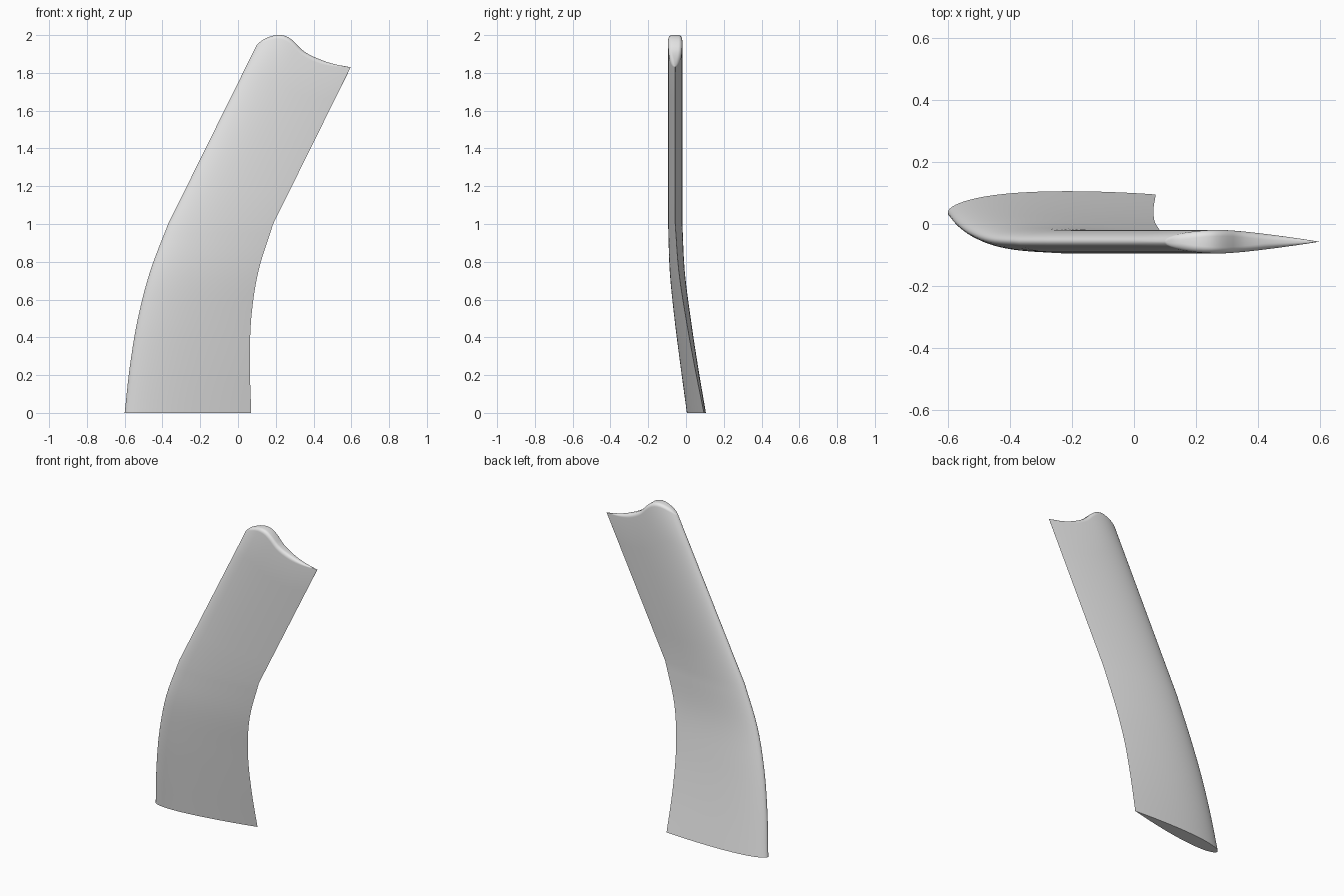
import bpy, bmesh, math

cube = bpy.data.objects.get("Cube")
if cube:
    bpy.data.objects.remove(cube, do_unlink=True)


def curve(points, t):
    """Smooth cubic interpolation through (t, value) pairs."""
    last = len(points) - 1

    def slope(i):
        a, b = points[max(i - 1, 0)], points[min(i + 1, last)]
        return (b[1] - a[1]) / (b[0] - a[0])

    i = 0
    while i < last - 1 and t > points[i + 1][0]:
        i += 1
    (t0, v0), (t1, v1) = points[i], points[i + 1]
    d = t1 - t0
    s = (t - t0) / d
    return ((2 * s**3 - 3 * s**2 + 1) * v0 + (s**3 - 2 * s**2 + s) * d * slope(i)
            + (3 * s**2 - 2 * s**3) * v1 + (s**3 - s**2) * d * slope(i + 1))


def stations(*values):
    return [(i / 4, v) for i, v in enumerate(values)]


# Edge paths of the curved lower half, by height
LEAD_X = stations(-0.6, -0.572, -0.53, -0.465, -0.37)
TRAIL_X = stations(0.07, 0.063, 0.07, 0.108, 0.186)
LEAD_Y = stations(0.036, 0.004, -0.026, -0.05, -0.057)
TRAIL_Y = stations(0.095, 0.045, 0.0, -0.038, -0.057)
HALF = stations(0.045, 0.0435, 0.042, 0.0395, 0.0378)
SWEEP = 0.495      # sideways lean of the straight upper half
TIP_ROUND = 0.02

# Wavy tip height along the chord
TIP_Z = [(0, 1.95), (0.04, 1.978), (0.14, 2.0), (0.24, 1.994), (0.34, 1.965),
         (0.46, 1.92), (0.6, 1.885), (0.8, 1.85), (1, 1.83)]

N = 32
CHORD = [(1 - math.cos(math.pi * i / N)) / 2 for i in range(N + 1)]
LOOP = [(i, -1) for i in range(N + 1)] + [(i, 1) for i in range(N - 1, 0, -1)]


def foil(u):
    """Symmetric aerofoil half thickness, peak of about one."""
    return max(0, 10 * (0.2969 * math.sqrt(u) - 0.126 * u - 0.3516 * u**2
                        + 0.2843 * u**3 - 0.1036 * u**4))


def point(u, side, z, inset=0.0):
    low = min(z, 1)
    rise = SWEEP * max(z - 1, 0)
    x0, x1 = curve(LEAD_X, low), curve(TRAIL_X, low)
    y0, y1 = curve(LEAD_Y, low), curve(TRAIL_Y, low)
    half = curve(HALF, low) * foil(u) - inset
    return (x0 + u * (x1 - x0) + rise, y0 + u * (y1 - y0) + side * half, z)


rows = []
# Curved lower half
for k in range(21):
    rows.append([point(CHORD[i], s, k / 20) for i, s in LOOP])
# Straight upper half, then the rounded shoulder of the tip
shoulder = 6
for k in range(1, 6 + shoulder):
    row = []
    for i, s in LOOP:
        u = CHORD[i]
        r = min(TIP_ROUND, 0.8 * foil(u) * HALF[-1][1])
        top = curve(TIP_Z, u)
        if k <= 5:
            row.append(point(u, s, 1 + (top - r - 1) * k / 5))
        else:
            a = math.pi / 2 * (k - 5) / shoulder
            row.append(point(u, s, top - r * (1 - math.sin(a)), r * (1 - math.cos(a))))
    rows.append(row)
rows.append([point(CHORD[i], s, curve(TIP_Z, CHORD[i]),
                   min(TIP_ROUND, 0.8 * foil(CHORD[i]) * HALF[-1][1])) for i, s in LOOP])

bm = bmesh.new()
grid = [[bm.verts.new(p) for p in row] for row in rows]
n = len(LOOP)
for a, b in zip(grid, grid[1:]):
    for j in range(n):
        m = (j + 1) % n
        bm.faces.new((a[j], a[m], b[m], b[j]))
# Flat base and strip-filled tip
bm.faces.new(grid[0])
tip = grid[-1]
for i in range(N):
    quad = [tip[i], tip[i + 1], tip[(n - i - 1) % n], tip[(n - i) % n]]
    bm.faces.new(list(dict.fromkeys(quad)))
bmesh.ops.remove_doubles(bm, verts=bm.verts, dist=1e-5)
bmesh.ops.recalc_face_normals(bm, faces=bm.faces)

mesh = bpy.data.meshes.new("curved_fin")
bm.to_mesh(mesh)
bm.free()
fin = bpy.data.objects.new("curved_fin", mesh)
bpy.context.collection.objects.link(fin)

# Light grey material
grey = bpy.data.materials.new("light_grey")
grey.use_nodes = True
grey.diffuse_color = (0.8, 0.8, 0.8, 1)
grey.node_tree.nodes["Principled BSDF"].inputs["Base Color"].default_value = (0.8, 0.8, 0.8, 1)
mesh.materials.append(grey)

bpy.ops.object.select_all(action='DESELECT')
fin.select_set(True)
bpy.context.view_layer.objects.active = fin
bpy.ops.object.shade_smooth_by_angle(angle=math.radians(40))
